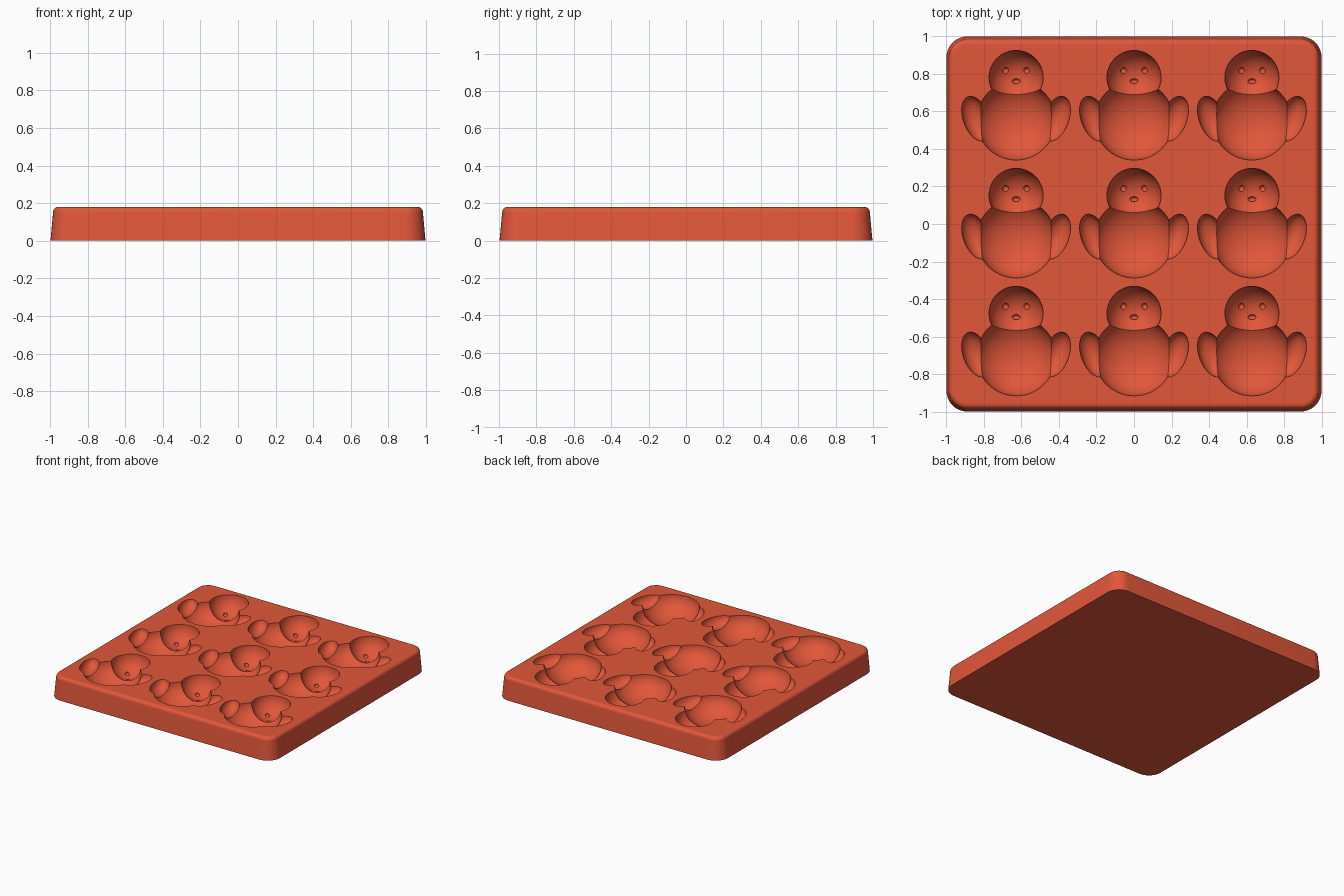
import bpy, bmesh, math
from mathutils import Matrix, Vector

old = bpy.data.objects.get("Cube")
if old:
    bpy.data.objects.remove(old, do_unlink=True)

TOP = 0.18          # height of the tray
PITCH = 0.627       # spacing of the cavities

# Single silicone colour
red = bpy.data.materials.new("coral red")
red.use_nodes = True
colour = (0.76, 0.095, 0.042, 1)
red.diffuse_color = colour
red.node_tree.nodes["Principled BSDF"].inputs["Base Color"].default_value = colour


def make_object(name, bm):
    mesh = bpy.data.meshes.new(name)
    bm.normal_update()
    bm.to_mesh(mesh)
    bm.free()
    obj = bpy.data.objects.new(name, mesh)
    bpy.context.collection.objects.link(obj)
    return obj


def rounded_square(bm, inset, z, steps=10):
    """Ring of vertices around a square with rounded corners."""
    half, radius = 0.997 - inset, 0.11 - inset
    ring = []
    for corner in range(4):
        middle = math.pi / 4 + corner * math.pi / 2
        cx = math.copysign(half - radius, math.cos(middle))
        cy = math.copysign(half - radius, math.sin(middle))
        for i in range(steps + 1):
            a = (corner + i / steps) * math.pi / 2
            ring.append(bm.verts.new((cx + radius * math.cos(a), cy + radius * math.sin(a), z)))
    return ring


# Tray block: tapered wall, then a rounded top rim
bm = bmesh.new()
levels = [(0, 0)]
for i in range(7):
    a = i / 6 * math.pi / 2
    levels.append((0.014 + 0.028 * (1 - math.cos(a)), TOP - 0.028 + 0.028 * math.sin(a)))
rings = [rounded_square(bm, inset, z) for inset, z in levels]
for low, high in zip(rings, rings[1:]):
    for i in range(len(low)):
        j = (i + 1) % len(low)
        bm.faces.new((low[i], low[j], high[j], high[i]))
bm.faces.new(rings[-1])
bm.faces.new(list(reversed(rings[0])))
tray = make_object("mould_tray", bm)
tray.data.materials.append(red)


def cavity_cutter(name, parts, segments):
    """Ellipsoids (centre, radii, tilt) repeated on the three by three layout."""
    bm = bmesh.new()
    for col in (-1, 0, 1):
        for row in (-1, 0, 1):
            offset = Vector((col * PITCH, row * PITCH, 0))
            for centre, radii, tilt in parts:
                place = (Matrix.Translation(offset + Vector(centre))
                         @ Matrix.Rotation(math.radians(tilt), 4, 'Z')
                         @ Matrix.Diagonal((*radii, 1)))
                bmesh.ops.create_uvsphere(bm, u_segments=segments, v_segments=segments // 2,
                                          radius=1, matrix=place)
    cutter = make_object(name, bm)
    cutter.data.materials.append(red)
    cutter.hide_render = True
    return cutter


# Figure cavities, measured from the centre of each cell
RIM = TOP + 0.001
cutters = [
    cavity_cutter("body_cutter", [((0, -0.077, RIM), (0.21, 0.21, 0.145), 0)], 56),
    cavity_cutter("head_cutter", [((0, 0.152, RIM), (0.144, 0.144, 0.14), 0)], 48),
    cavity_cutter("arm_cutter", [((s * 0.213, -0.067, RIM), (0.068, 0.125, 0.07), -s * 20)
                                 for s in (-1, 1)], 32),
    cavity_cutter("eye_cutter", [((s * 0.056, 0.189, 0.058), (0.017, 0.017, 0.017), 0)
                                 for s in (-1, 1)], 16),
    cavity_cutter("beak_cutter", [((0, 0.132, 0.043), (0.022, 0.014, 0.018), 0)], 16),
]
for cutter in cutters:
    cut = tray.modifiers.new(cutter.name, 'BOOLEAN')
    cut.operation = 'DIFFERENCE'
    cut.solver = 'EXACT'
    cut.object = cutter

# Bake the cuts and remove the cutters
bpy.context.view_layer.update()
graph = bpy.context.evaluated_depsgraph_get()
result = bpy.data.meshes.new_from_object(tray.evaluated_get(graph))
tray.modifiers.clear()
tray.data = result
for cutter in cutters:
    bpy.data.objects.remove(cutter, do_unlink=True)

# Smooth cavities and rim, flat top and underside
bpy.ops.object.select_all(action='DESELECT')
tray.select_set(True)
bpy.context.view_layer.objects.active = tray
bpy.ops.object.shade_smooth_by_angle(angle=math.radians(30))
for face in tray.data.polygons:
    if abs(face.normal.z) > 0.999 and (face.center.z > TOP - 0.001 or face.center.z < 0.001):
        face.use_smooth = False
